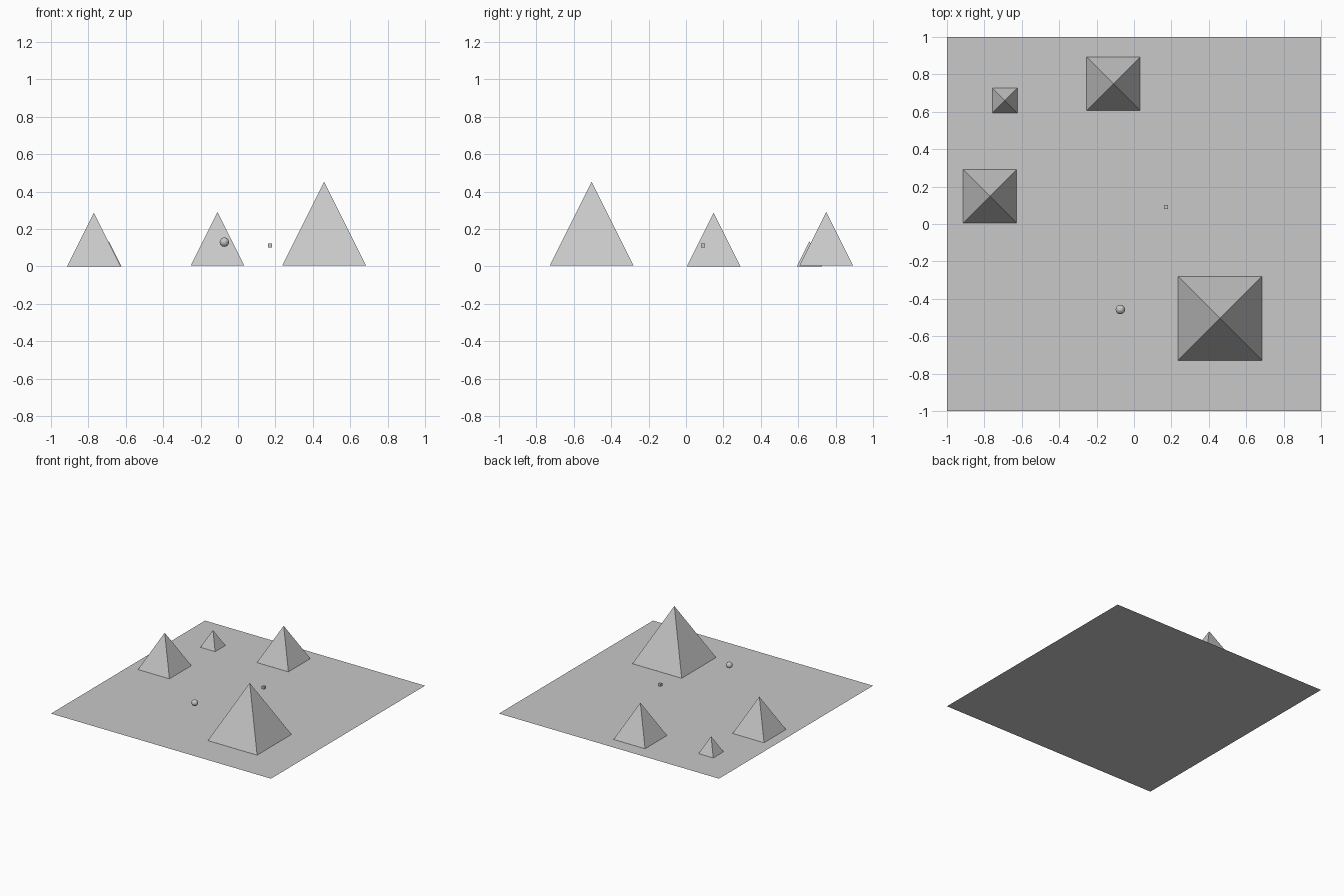
import bpy
from math import pi, sqrt

default = bpy.data.objects.get("Cube")
if default:
    bpy.data.objects.remove(default, do_unlink=True)

# One plain grey for everything
grey = bpy.data.materials.new("plain grey")
grey.use_nodes = True
colour = (0.58, 0.58, 0.58, 1)
grey.diffuse_color = colour
grey.node_tree.nodes["Principled BSDF"].inputs["Base Color"].default_value = colour


def finish(name):
    obj = bpy.context.object
    obj.name = name
    obj.data.materials.append(grey)
    return obj


def pyramid(name, x, y, base, half):
    """Square pyramid as tall as it is wide, sides along the axes."""
    bpy.ops.mesh.primitive_cone_add(vertices=4, radius1=half * sqrt(2), radius2=0,
                                    depth=2 * half, location=(x, y, base + half),
                                    rotation=(0, 0, pi / 4))
    finish(name)


# Ground sheet
bpy.ops.mesh.primitive_plane_add(size=2)
finish("ground")

# Pyramids
pyramid("large_pyramid", 0.46, -0.505, 0.005, 0.224)
pyramid("left_pyramid", -0.77, 0.148, 0.001, 0.143)
pyramid("back_pyramid", -0.11, 0.75, 0.005, 0.143)
pyramid("small_pyramid", -0.69, 0.66, 0.001, 0.067)

# Floating ball
bpy.ops.mesh.primitive_uv_sphere_add(segments=16, ring_count=8, radius=0.025,
                                     location=(-0.073, -0.457, 0.13))
finish("floating_ball")

# Floating block
bpy.ops.mesh.primitive_cube_add(size=0.022, location=(0.171, 0.09, 0.112))
finish("floating_block")
